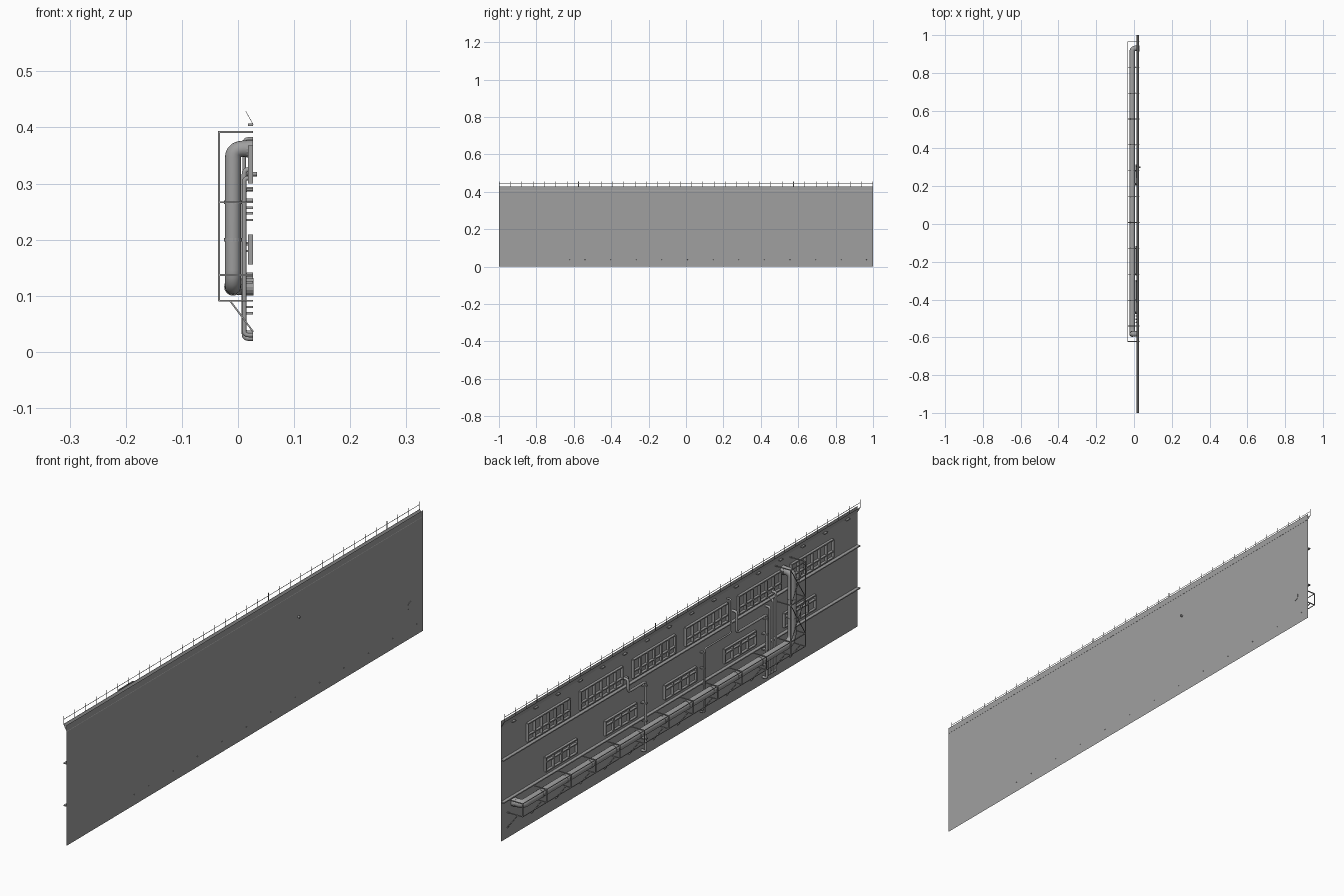
import bpy, bmesh, math
from mathutils import Vector

cube = bpy.data.objects.get("Cube")
if cube:
    bpy.data.objects.remove(cube, do_unlink=True)

mat = bpy.data.materials.new("plain_grey")
mat.use_nodes = True
grey = (0.35, 0.35, 0.35, 1)
mat.diffuse_color = grey
mat.node_tree.nodes["Principled BSDF"].inputs["Base Color"].default_value = grey

WALL = 0.027      # x of the wall sheet
OUT = -0.034      # x of the outer support rails


def finish(name, bm):
    me = bpy.data.meshes.new(name)
    bm.to_mesh(me)
    bm.free()
    me.materials.append(mat)
    ob = bpy.data.objects.new(name, me)
    bpy.context.collection.objects.link(ob)
    return ob


def box(bm, lo, hi):
    lo, hi = Vector(lo), Vector(hi)
    vs = bmesh.ops.create_cube(bm, size=1)["verts"]
    for v in vs:
        v.co = Vector([(lo[i] + hi[i]) / 2 + v.co[i] * (hi[i] - lo[i]) for i in range(3)])


def bar(bm, a, b, t=0.003):
    # square bar between two points
    a, b = Vector(a), Vector(b)
    d = b - a
    rot = d.to_track_quat("Z", "Y")
    for v in bmesh.ops.create_cube(bm, size=1)["verts"]:
        v.co = (a + b) / 2 + rot @ Vector((v.co.x * t, v.co.y * t, v.co.z * d.length))


def sheet(bm, *pts):
    bm.faces.new([bm.verts.new(p) for p in pts])


def cylinder(bm, a, b, r, sides=16):
    a, b = Vector(a), Vector(b)
    d = b - a
    m = d.to_track_quat("Z", "Y").to_matrix().to_4x4()
    m.translation = (a + b) / 2
    bmesh.ops.create_cone(bm, cap_ends=True, segments=sides, radius1=r, radius2=r,
                          depth=d.length, matrix=m)


def pipe(name, pts, r, bend, steps=4, sides=12):
    # tube along a path with rounded elbows
    pts = [Vector(p) for p in pts]
    path = [pts[0]]
    for p, c, n in zip(pts, pts[1:], pts[2:]):
        k = min(bend, (p - c).length * 0.49, (n - c).length * 0.49)
        s, e = c + (p - c).normalized() * k, c + (n - c).normalized() * k
        for i in range(steps + 1):
            t = i / steps
            path.append(s * (1 - t) ** 2 + c * 2 * t * (1 - t) + e * t * t)
    path.append(pts[-1])
    bm = bmesh.new()
    rings, side, old = [], None, None
    for i, p in enumerate(path):
        d = (path[min(i + 1, len(path) - 1)] - path[max(i - 1, 0)]).normalized()
        side = d.orthogonal().normalized() if side is None else old.rotation_difference(d) @ side
        old, up = d, d.cross(side)
        rings.append([bm.verts.new(p + r * (math.cos(a) * side + math.sin(a) * up))
                      for a in (math.tau * k / sides for k in range(sides))])
    for a, b in zip(rings, rings[1:]):
        for k in range(sides):
            j = (k + 1) % sides
            bm.faces.new((a[k], a[j], b[j], b[k]))
    bm.faces.new(rings[0][::-1])
    bm.faces.new(rings[-1])
    ob = finish(name, bm)
    bpy.ops.object.select_all(action="DESELECT")
    ob.select_set(True)
    bpy.context.view_layer.objects.active = ob
    bpy.ops.object.shade_smooth_by_angle(angle=math.radians(40))


# Wall sheet and leaning cornice
bm = bmesh.new()
sheet(bm, (WALL, -1, 0), (WALL, 1, 0), (WALL, 1, 0.428), (WALL, -1, 0.428))
finish("wall", bm)
bm = bmesh.new()
bar(bm, (0.0205, -1, 0.417), (0.0205, 1, 0.417), 0.001)
for v in bm.verts:
    top = v.co.z > 0.417
    v.co.x += -0.0065 if top else 0.0065
    v.co.z += 0.011 if top else -0.011
for i in range(16):
    y = -0.94 + i * 0.125
    box(bm, (0.018, y - 0.008, 0.403), (WALL, y + 0.008, 0.407))
finish("cornice", bm)

# Ledges along the wall
bm = bmesh.new()
for z in (0.14, 0.29):
    box(bm, (0.015, -1, z - 0.002), (WALL, 1, z + 0.002))
finish("ledges", bm)

# Roof railing made of thin flat strips
bm = bmesh.new()


def strip(y0, y1, z0, z1, x=0.014):
    sheet(bm, (x, y0, z0), (x, y1, z0), (x, y1, z1), (x, y0, z1))


strip(-1, 1, 0.444, 0.446)
for i in range(34):
    y = -0.998 + i * 1.996 / 33
    strip(y - 0.0015, y + 0.0015, 0.427, 0.456)
finish("roof_railing", bm)


# Window frames
def window(bm, yc, w, z0, z1, panes, rail):
    x0, t = 0.018, 0.002
    for z in (z0, rail, z1):
        box(bm, (x0, yc - w / 2, z - t), (WALL, yc + w / 2, z + t))
    for i in range(panes + 1):
        y = yc - w / 2 + w * i / panes
        box(bm, (x0, y - t, z0), (WALL, y + t, z1))


bm = bmesh.new()
for i in range(6):
    window(bm, -0.74 + i * 0.296, 0.235, 0.302, 0.366, 6, 0.325)
finish("upper_windows", bm)
bm = bmesh.new()
for i in range(5):
    window(bm, -0.67 + i * 0.335, 0.175, 0.158, 0.207, 4, 0.192)
finish("lower_windows", bm)

# Large duct from the wall, along it, up and back into the wall
DX, DZ, DY = -0.009, 0.116, -0.582
pipe("main_duct", [(WALL, 0.93, DZ), (DX, 0.93, DZ), (DX, DY, DZ),
                   (DX, DY, 0.362), (WALL, DY, 0.362)], 0.0145, 0.03, 5, 16)
bm = bmesh.new()
stations = [0.83 - i * 0.137 for i in range(11)]
cylinder(bm, (0.013, 0.93, DZ), (WALL + 0.001, 0.93, DZ), 0.0155)
cylinder(bm, (0.015, DY, 0.362), (WALL, DY, 0.362), 0.0155)
for y in stations[:-1]:
    cylinder(bm, (DX, y - 0.003, DZ), (DX, y + 0.003, DZ), 0.0158)
for z in (0.2, 0.267):
    cylinder(bm, (DX, DY, z - 0.003), (DX, DY, z + 0.003), 0.0158)
finish("duct_flanges", bm)

# Support frames carrying the duct, with braces down to the wall
LOW, HIGH = 0.091, 0.137
bm = bmesh.new()
for y in [0.965] + stations + [-0.622]:
    for z in (LOW, HIGH):
        bar(bm, (OUT, y, z), (WALL, y, z))
    bar(bm, (OUT, y, LOW), (OUT, y, HIGH))
    bar(bm, (-0.014, y, LOW), (WALL, y, 0.036))
for z in (LOW, HIGH):
    bar(bm, (OUT, -0.622, z), (OUT, 0.965, z), 0.002)
finish("duct_supports", bm)

# Lattice tower around the rising duct
bm = bmesh.new()
y0, y1 = -0.622, -0.54
levels = (HIGH, 0.267, 0.392)
for y in (y0, y1):
    bar(bm, (OUT, y, LOW), (OUT, y, 0.392))
    for z in levels:
        bar(bm, (OUT, y, z), (WALL, y, z))
for z in levels:
    bar(bm, (OUT, y0, z), (OUT, y1, z))
for a, b in zip(levels, levels[1:]):
    bar(bm, (OUT, y0, a), (OUT, y1, b), 0.002)
    bar(bm, (OUT, y1, a), (OUT, y0, b), 0.002)
finish("lattice_tower", bm)

# Small service pipes with clamps
PX = 0.011


def service(name, ya, za, zm, yb, zb, r):
    pipe(name, [(WALL, ya, za), (PX, ya, za), (PX, ya, zm), (PX, yb, zm),
                (PX, yb, zb), (WALL, yb, zb)], r, 0.012)
    c = bmesh.new()
    for i in range(4):
        z = zb + 0.045 + (zm - zb - 0.06) * i / 3
        box(c, (PX - r, yb - r * 1.4, z - 0.002), (WALL, yb + r * 1.4, z + 0.002))
    finish(name + "_clamps", c)


service("left_service_pipe", 0.31, 0.317, 0.272, 0.21, 0.024, 0.0045)
service("middle_service_pipe", -0.27, 0.38, 0.262, -0.12, 0.035, 0.003)
service("right_service_pipe", -0.3, 0.325, 0.25, -0.47, 0.024, 0.0045)
for i, top in enumerate((0.27, 0.29, 0.31)):
    y = -0.487 - i * 0.017
    pipe("riser_pipe_%d" % (i + 1), [(WALL, y, top), (PX, y, top), (PX, y, 0.03),
                                     (WALL, y, 0.03)], 0.004, 0.012)

# Outlet stub passing through the wall
bm = bmesh.new()
cylinder(bm, (0.016, 0.3, 0.317), (0.034, 0.3, 0.317), 0.004, 12)
finish("wall_outlet", bm)
